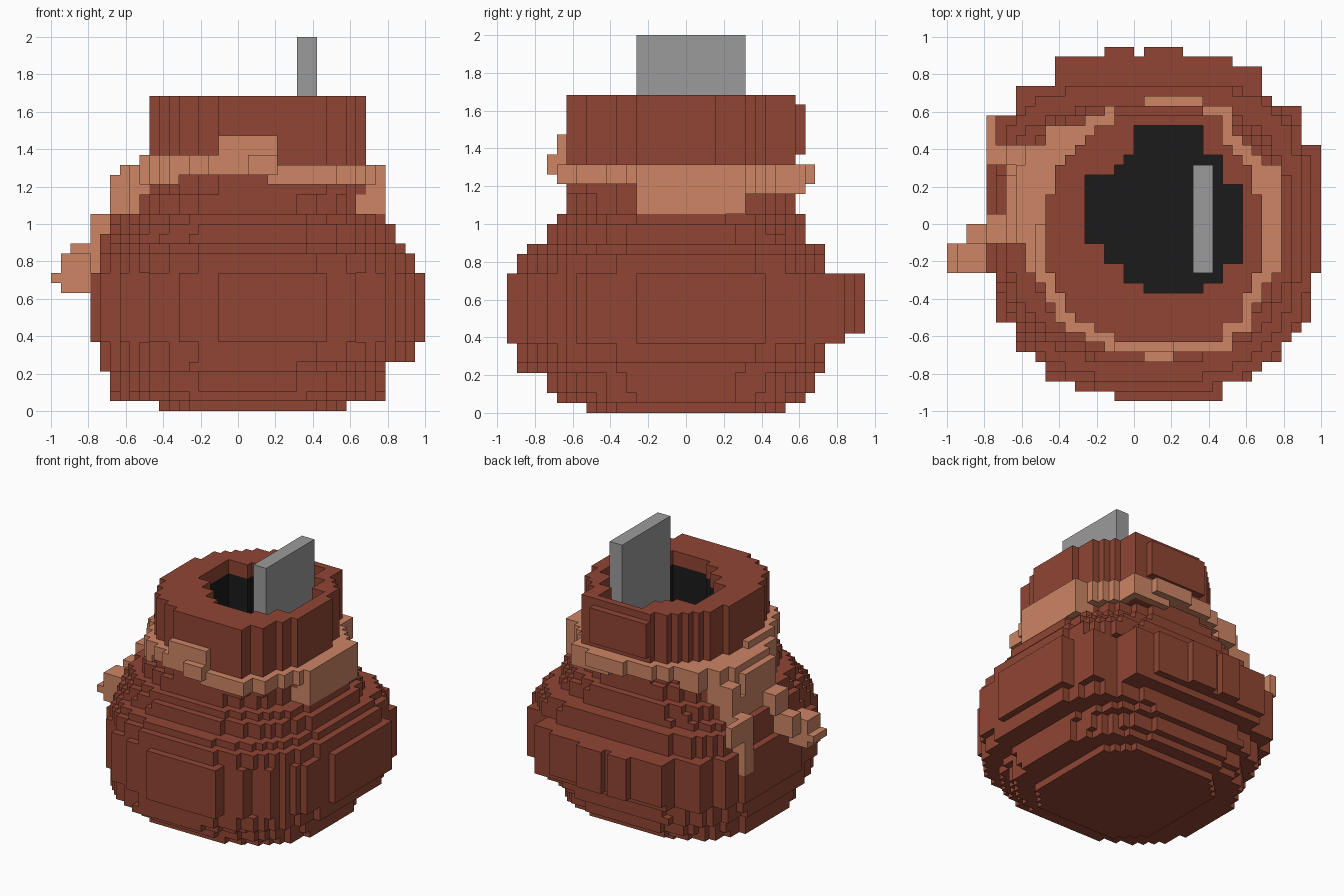
import bpy, bmesh
from mathutils import Vector

if "Cube" in bpy.data.objects:
    bpy.data.objects.remove(bpy.data.objects["Cube"])

U = 2 / 38  # size of one block


def material(name, rgb):
    m = bpy.data.materials.new(name)
    m.diffuse_color = (*rgb, 1)
    m.use_nodes = True
    m.node_tree.nodes["Principled BSDF"].inputs["Base Color"].default_value = (*rgb, 1)
    return m


CLAY = material("red brown clay", (0.280, 0.060, 0.034))
TAN = material("tan cord", (0.61, 0.235, 0.130))
DARK = material("dark inside", (0.011, 0.011, 0.011))
GREY = material("grey stone", (0.33, 0.33, 0.33))


def disc(x0, x1, y0, y1, front, back):
    """Block columns in a rounded outline; higher exponents are squarer."""
    cx, cy, a, b = (x0 + x1) / 2, (y0 + y1) / 2, (x1 - x0) / 2, (y1 - y0) / 2
    cols = set()
    for i in range(x0, x1):
        for j in range(y0, y1):
            p = front if j + .5 < cy else back
            if abs((i + .5 - cx) / a) ** p + abs((j + .5 - cy) / b) ** p <= 1:
                cols.add((i, j))
    return cols


def rects(*spans):
    """Block columns covered by overlapping rectangles."""
    return {(i, j) for x0, x1, y0, y1 in spans for i in range(x0, x1) for j in range(y0, y1)}


def stack(cols, z0, z1):
    return {(i, j, k) for i, j in cols for k in range(z0, z1)}


def box(x0, x1, y0, y1, z0, z1):
    return stack(rects((x0, x1, y0, y1)), z0, z1)


# Pot: layers as bottom, top, x extents, y extents, front and back squareness
LAYERS = [
    (0, 1, -8, 11, -10, 10, 4, 4), (1, 2, -13, 15, -13, 12, 2.5, 2.8),
    (2, 4, -13, 15, -14, 13, 2.5, 2.8), (4, 5, -14, 15, -17, 14, 2.5, 3.2),
    (5, 7, -14, 18, -17, 14, 2.5, 3.5), (14, 16, -14, 18, -17, 14, 2.5, 3.8),
    (16, 17, -14, 17, -16, 14, 2.5, 3.5), (17, 18, -14, 16, -14, 12, 2.5, 3),
    (18, 19, -13, 16, -14, 12, 2.5, 2.8), (19, 20, -13, 15, -13, 12, 2.5, 2.5),
    (20, 22, -11, 13, -12, 11, 2.5, 2.5),
]
pot = set()
for z0, z1, *outline in LAYERS:
    pot |= stack(disc(*outline), z0, z1)

# Belly: the widest layers, with coarse steps
belly = rects((-2, 9, -18, 0), (-6, 9, -17, 0), (-9, 12, -16, 0), (-9, 15, -14, 0),
              (-12, 15, -13, 0), (-12, 16, -12, 0), (-12, 17, -11, 0), (-14, 18, -10, 0),
              (-15, 19, -5, 8), (-14, 17, 0, 11), (-12, 17, 0, 12), (-12, 13, 0, 14),
              (-8, 13, 0, 16), (-8, 10, 0, 17), (-3, 0, 0, 18), (1, 5, 0, 18))
pot |= stack(belly, 8, 14) | stack({c for c in belly if c[1] < 16}, 7, 8)

# Neck, squarer at one front corner, with a raised patch on the back
neck = disc(-9, 13, -12, 11, 2.3, 2.1) | rects((3, 9, -12, 0), (3, 11, -10, 0), (-2, 9, 8, 11))
pot |= stack(neck, 22, 32) | box(-2, 7, 9, 12, 26, 31)

# Stepped opening
hole = rects((-5, 9, -2, 5), (-3, 11, -4, 4), (-2, 9, -4, 6), (-1, 9, -6, 7),
             (1, 7, -7, 8), (0, 7, 7, 10))
cavity = stack(hole, 23, 32)
pot -= cavity

# Cord wound round the neck, its height varying around the ring
around = {(i + a, j + b) for i, j in neck for a in (-1, 0, 1) for b in (-1, 0, 1)} - neck
cord = set()
for i, j in around:
    if j < 0:
        z0, z1 = (23, 26) if i < -6 else (24, 26) if i < 3 else (23, 25)
    else:
        z0, z1 = (23, 25) if i < 4 else (22, 25)
    cord |= stack({(i, j)}, z0, z1)

# Side straps, knots, then the loose ends hanging on the right side
for b in [(12, 15, -5, 6, 20, 25), (-13, -9, -2, 5, 20, 24), (-11, -9, -5, 8, 20, 25),
          (-12, -9, -2, 6, 20, 25), (-9, -6, 6, 10, 22, 25),
          (-2, 4, -13, -11, 25, 28), (1, 4, -14, -12, 24, 26), (1, 7, 11, 13, 23, 25),
          (-15, -12, -2, 1, 17, 20), (-17, -13, -2, 0, 14, 17), (-18, -15, -5, -2, 12, 16),
          (-19, -17, -5, -2, 13, 14), (-13, -11, 0, 8, 18, 21), (-15, -14, 8, 11, 16, 19),
          (-13, -9, 6, 8, 20, 23), (-15, -14, 6, 8, 11, 16), (-15, -12, 6, 8, 14, 19)]:
    cord |= box(*b)
cord -= stack(neck, 22, 32)
pot -= cord

SIDES = [Vector(s) for s in ((1, 0, 0), (-1, 0, 0), (0, 1, 0), (0, -1, 0), (0, 0, 1), (0, 0, -1))]


def build(name, cells, mats, solid):
    """Mesh the exposed sides of the blocks and merge flat areas."""
    bm = bmesh.new()
    verts = {}
    for c in cells:
        for n in SIDES:
            beside = (c[0] + int(n.x), c[1] + int(n.y), c[2] + int(n.z))
            if beside in solid:
                continue
            u = Vector((n.y, n.z, n.x))
            w = n.cross(u)
            mid = Vector(c) + Vector((.5, .5, .5)) + n / 2
            ring = []
            for a, b in ((-.5, -.5), (.5, -.5), (.5, .5), (-.5, .5)):
                key = tuple(round(t) for t in mid + u * a + w * b)
                if key not in verts:
                    verts[key] = bm.verts.new(Vector(key) * U)
                ring.append(verts[key])
            face = bm.faces.new(ring)
            # inside of the opening is dark below the rim
            if beside in cavity and beside[2] < 30 and len(mats) > 1:
                face.material_index = 1
    bmesh.ops.dissolve_limit(bm, angle_limit=0.01, verts=bm.verts, edges=bm.edges,
                             delimit={'MATERIAL'})
    mesh = bpy.data.meshes.new(name)
    bm.to_mesh(mesh)
    bm.free()
    for m in mats:
        mesh.materials.append(m)
    bpy.context.collection.objects.link(bpy.data.objects.new(name, mesh))


build("pot_body", pot, [CLAY, DARK], pot | cord)
build("neck_cord", cord, [TAN], pot | cord)

# Flat slab standing in the opening
slab = box(6, 8, -5, 6, 23, 38)
build("stone_slab", slab, [GREY], slab)
